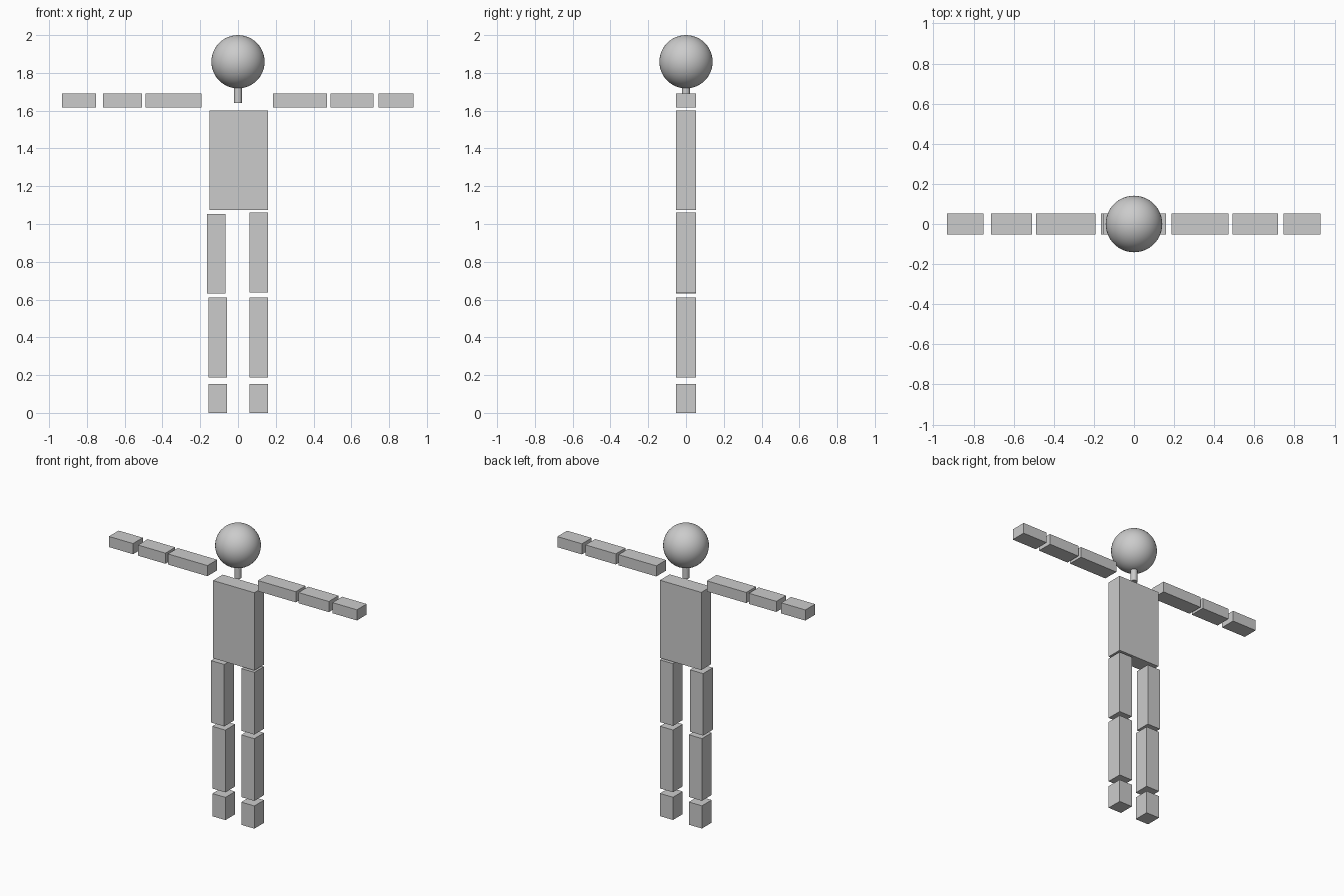
import bpy

if "Cube" in bpy.data.objects:
    bpy.data.objects.remove(bpy.data.objects["Cube"])

DEPTH = 0.104  # every block shares the same front-to-back thickness


def block(name, x0, x1, z0, z1):
    """Box spanning x0..x1 and z0..z1, centred on y = 0."""
    bpy.ops.mesh.primitive_cube_add(size=1, location=((x0 + x1) / 2, 0, (z0 + z1) / 2))
    ob = bpy.context.object
    ob.name = name
    ob.scale = (x1 - x0, DEPTH, z1 - z0)
    bpy.ops.object.transform_apply(location=False, rotation=False, scale=True)
    return ob


# Head
bpy.ops.mesh.primitive_uv_sphere_add(segments=48, ring_count=24, radius=0.141, location=(0, 0, 1.859))
bpy.context.object.name = "head"
bpy.ops.object.shade_smooth()

# Neck, running slightly into the head
bpy.ops.mesh.primitive_cylinder_add(vertices=32, radius=0.021, depth=0.09, location=(0, 0, 1.685))
bpy.context.object.name = "neck"
bpy.ops.object.shade_smooth_by_angle()

# Torso
block("torso", -0.151, 0.159, 1.073, 1.60)

# Arms: separate segments, slightly different on each side
arms = {
    "left_upper_arm": (-0.489, -0.193),
    "left_forearm": (-0.714, -0.508),
    "left_hand": (-0.932, -0.751),
    "right_upper_arm": (0.186, 0.47),
    "right_forearm": (0.49, 0.718),
    "right_hand": (0.745, 0.929),
}
for name, (x0, x1) in arms.items():
    block(name, x0, x1, 1.618, 1.69)

# Legs
legs = {
    "left_thigh": (-0.165, 0.633, 1.053),
    "left_shin": (-0.156, 0.188, 0.61),
    "left_foot": (-0.156, 0.0, 0.154),
    "right_thigh": (0.061, 0.638, 1.06),
    "right_shin": (0.061, 0.188, 0.61),
    "right_foot": (0.061, 0.0, 0.154),
}
for name, (x0, z0, z1) in legs.items():
    block(name, x0, x0 + 0.098, z0, z1)
